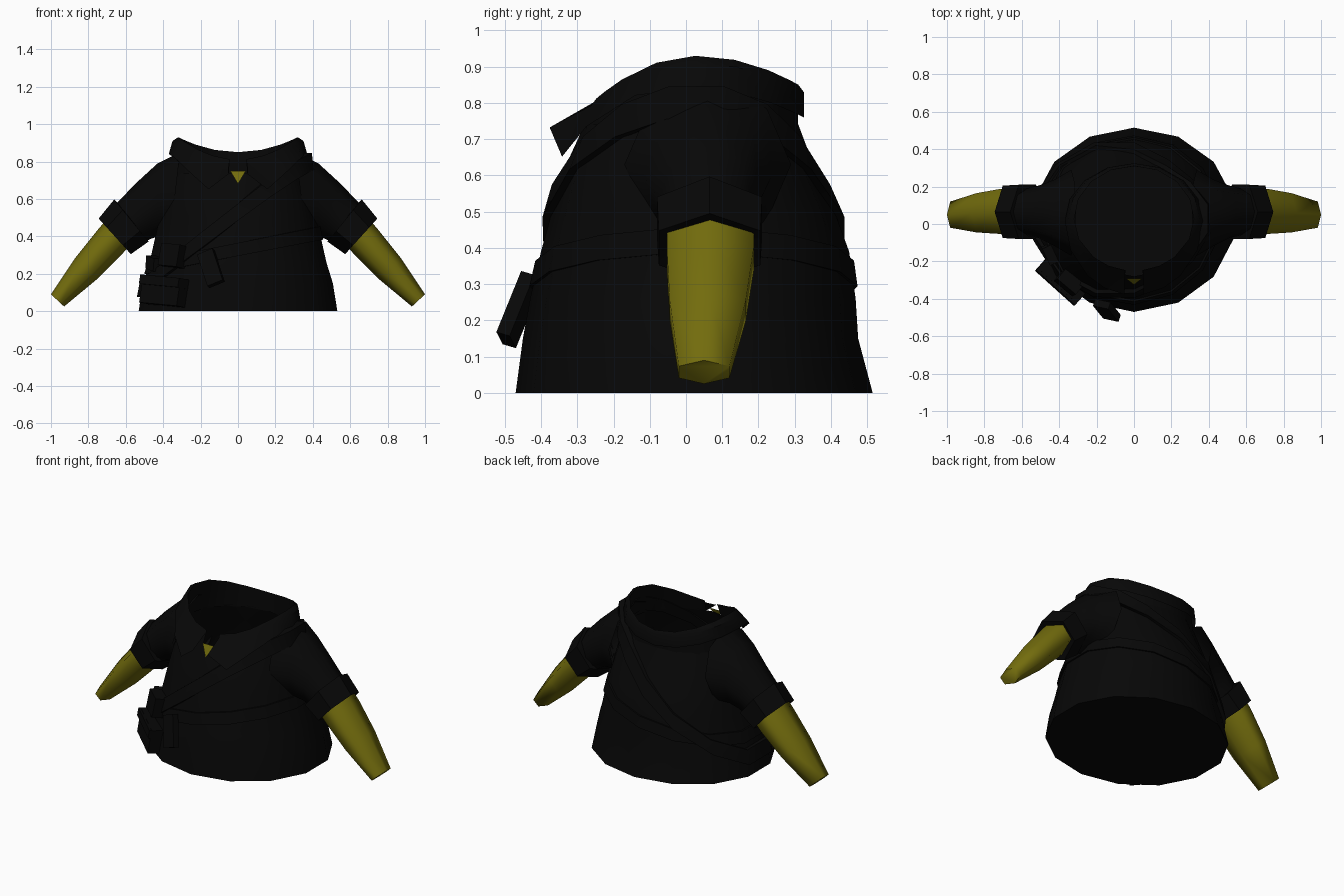
import bpy, math
from mathutils import Vector, Euler

if "Cube" in bpy.data.objects:
    bpy.data.objects.remove(bpy.data.objects["Cube"])


def material(name, rgb):
    m = bpy.data.materials.new(name)
    m.diffuse_color = (*rgb, 1)
    m.use_nodes = True
    m.node_tree.nodes["Principled BSDF"].inputs["Base Color"].default_value = m.diffuse_color
    return m


BLACK = material("black cloth", (0.0022, 0.0022, 0.0022))
SKIN = material("olive yellow skin", (0.17, 0.15, 0.004))


def make(name, verts, faces, mat, angle=40):
    me = bpy.data.meshes.new(name)
    me.from_pydata([tuple(v) for v in verts], [], faces)
    me.materials.append(mat)
    me.shade_smooth()
    me.set_sharp_from_angle(angle=math.radians(angle))
    ob = bpy.data.objects.new(name, me)
    bpy.context.collection.objects.link(ob)
    return ob


def loft(name, rings, mat, around=True, loop=False, caps=(False, False), angle=40):
    """Skin a list of equal rings; loop joins the last ring to the first."""
    n, k = len(rings[0]), len(rings)
    faces = []
    for i in range(k if loop else k - 1):
        a, b = i * n, (i + 1) % k * n
        for j in range(n if around else n - 1):
            q = (j + 1) % n
            faces.append((a + j, a + q, b + q, b + j))
    if caps[0]:
        faces.append(tuple(range(n))[::-1])
    if caps[1]:
        faces.append(tuple(range((k - 1) * n, k * n)))
    return make(name, [v for r in rings for v in r], faces, mat, angle)


# Torso profile: height, half width, front y, back y
PROFILE = [(0, .545, -.47, .515), (.15, .52, -.45, .475), (.26, .485, -.43, .468),
           (.39, .455, -.40, .45), (.5, .43, -.37, .41), (.62, .40, -.335, .355),
           (.74, .355, -.28, .31), (.95, .33, -.22, .29)]
SIDES, YC = 14, .03


def torso_point(a, z, off=0):
    z = max(0, min(.95, z))
    for p, q in zip(PROFILE, PROFILE[1:]):
        if z <= q[0]:
            t = (z - p[0]) / (q[0] - p[0])
            rx, yf, yb = (p[i] + t * (q[i] - p[i]) for i in (1, 2, 3))
            break
    c, s = math.cos(a), math.sin(a)
    ry = yb - YC if s > 0 else YC - yf
    return Vector(((rx + off) * c, YC + (ry + off) * s, z))


ANGLES = [-math.pi / 2 + 2 * math.pi * i / SIDES for i in range(SIDES)]
loft("tunic_body", [[torso_point(a, p[0]) for a in ANGLES] for p in PROFILE[:-1]],
     BLACK, caps=(True, False))

# Folded collar, open at the front with two hanging points
cols = []
GAP = math.radians(8)
DROPS = {0: .08, .05: .18, .1: .13}
steps = [0, .05, .1, .17] + [.17 + .66 * i / 10 for i in range(1, 10)] + [.83, .9, .95, 1]
for t in steps:
    a = -math.pi / 2 + GAP + t * (2 * math.pi - 2 * GAP)
    c, s = math.cos(a), math.sin(a)
    rim_z = .93 - (.08 if s > 0 else .12) * s * s
    drop = DROPS.get(round(min(t, 1 - t), 2), .09)
    cols.append([torso_point(a, .73, -.005),
                 Vector((.32 * c, .03 + .28 * s, rim_z)),
                 Vector((.35 * c, .03 + .295 * s, rim_z - .02)),
                 Vector((.37 * c, .02 + (.40 if s < 0 else .305) * s, rim_z - drop))])
loft("collar", cols, BLACK, around=False)

# Exposed chest at the neck opening
make("neck_skin", [(-.042, -.292, .75), (0, -.325, .68), (.042, -.292, .75)],
     [(0, 1, 2)], SKIN)


# Straps wrapped around the torso on a tilted plane
def strap(name, base, slope, half, thick, extra):
    rings = []
    for a in ANGLES:
        z = base
        for _ in range(20):
            z = base + slope * torso_point(a, z).x
        off = thick + extra * max(0, math.cos(a)) ** 4
        rings.append([torso_point(a, z - half, -.01), torso_point(a, z - half, off),
                      torso_point(a, z + half, off), torso_point(a, z + half, -.01)])
    loft(name, rings, BLACK, loop=True)


strap("shoulder_strap", .53, .8, .045, .022, .045)
strap("hip_belt", .33, .2, .035, .010, 0)


# Limb cross-section between an upper and a lower outline point
def section(side, top, bottom, yc, hw, n):
    m = [(top[i] + bottom[i]) / 2 for i in (0, 1)]
    h = [(top[i] - bottom[i]) / 2 for i in (0, 1)]
    peak = max(math.sin(2 * math.pi * i / n) for i in range(n))
    out = []
    for i in range(n):
        a = 2 * math.pi * i / n
        out.append(Vector((side * (m[0] + h[0] * math.cos(a)),
                           yc + hw * math.sin(a) / peak,
                           m[1] + h[1] * math.cos(a))))
    return out if side > 0 else out[::-1]


SLEEVE = [((.31, .85), (.36, .41), .06, .23), ((.43, .79), (.43, .40), .06, .175),
          ((.55, .68), (.47, .385), .065, .14), ((.65, .575), (.51, .365), .065, .125)]
CUFF = [((.625, .56), (.50, .39), .065, .11), ((.662, .597), (.478, .372), .065, .145),
        ((.745, .495), (.573, .305), .065, .14), ((.71, .475), (.60, .345), .065, .11)]
ARM = [((.69, .505), (.57, .36), .067, .12), ((.75, .435), (.62, .305), .067, .12),
       ((.87, .285), (.755, .17), .06, .105), ((1.0, .09), (.93, .025), .05, .07)]
for side, tag in ((-1, "left"), (1, "right")):
    for part, rows, n, mat, caps, angle in (
            ("sleeve", SLEEVE, 8, BLACK, (False, False), 60),
            ("cuff", CUFF, 6, BLACK, (False, False), 40),
            ("arm", ARM, 6, SKIN, (True, True), 80)):
        loft(f"{part}_{tag}", [section(side, *r, n) for r in rows], mat, caps=caps, angle=angle)


# Pouches hanging from the belt: centre, size, tilt
def box(name, loc, size, rot):
    e = Euler([math.radians(r) for r in rot])
    v = []
    for z in (-.5, .5):
        for x, y in ((-.5, -.5), (.5, -.5), (.5, .5), (-.5, .5)):
            p = Vector((x * size[0], y * size[1], z * size[2]))
            p.rotate(e)
            v.append(p + Vector(loc))
    f = [(3, 2, 1, 0), (4, 5, 6, 7)] + [(i, (i + 1) % 4, (i + 1) % 4 + 4, i + 4) for i in range(4)]
    make(name, v, f, BLACK)


box("large_pouch", (-.385, -.30, .105), (.27, .10, .15), (-8, 4, -42))
box("large_pouch_flap", (-.388, -.303, .155), (.28, .105, .05), (-8, 4, -42))
box("small_pouch", (-.345, -.31, .295), (.13, .08, .12), (-10, 4, -40))
box("hanging_tool", (-.145, -.462, .23), (.09, .04, .19), (-17, -22, -12))
box("belt_clip", (-.445, -.16, .255), (.1, .06, .07), (0, 10, -65))
